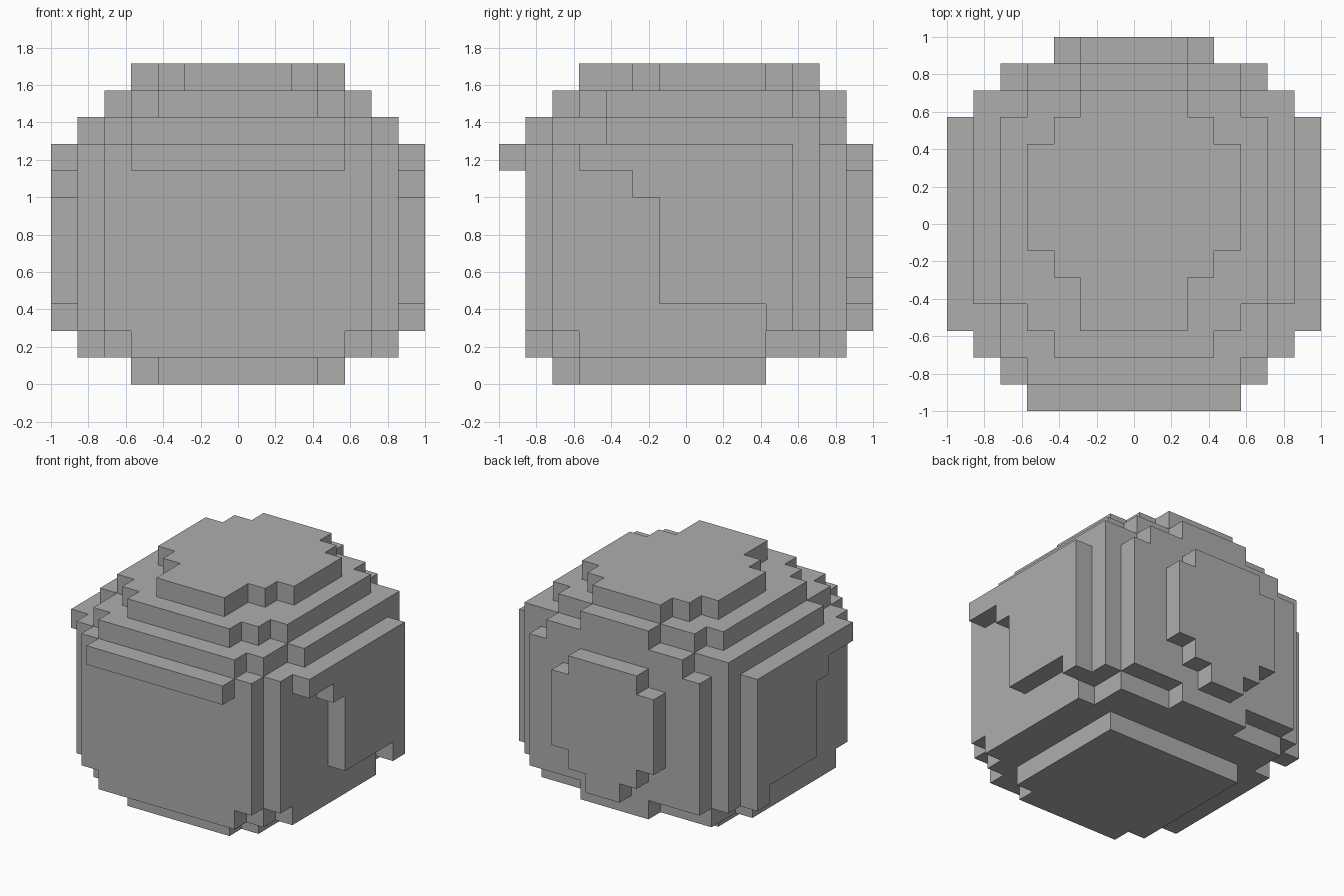
import bpy, bmesh, math
from mathutils import Vector

if "Cube" in bpy.data.objects:
    bpy.data.objects.remove(bpy.data.objects["Cube"])

U = 1 / 7  # edge length of one block

grey = bpy.data.materials.new("plain grey")
grey.diffuse_color = (0.42, 0.42, 0.42, 1)
grey.use_nodes = True
grey.node_tree.nodes["Principled BSDF"].inputs["Base Color"].default_value = grey.diffuse_color


def blocks(boxes):
    """Fill boxes (x0, x1, y0, y1, z0, z1) with unit blocks."""
    return {(x, y, z) for x0, x1, y0, y1, z0, z1 in boxes
            for x in range(x0, x1) for y in range(y0, y1) for z in range(z0, z1)}


def slab(z0, z1, *spans):
    """Symmetric layer: each span is (half width, y0, y1)."""
    return blocks([(-w, w, y0, y1, z0, z1) for w, y0, y1 in spans])


parts = {
    # flat base and the stepped rim above it
    "base": slab(0, 1, (3, -5, -4), (4, -4, 3)),
    "lower_rim": slab(1, 2, (4, -6, -5), (5, -5, -4), (6, -4, 3), (5, 3, 5), (2, 5, 6)),
    # main mass with notched corners
    "head": slab(2, 9, (5, -6, -5), (6, -5, 5), (5, 5, 6)),
    # stepped crown
    "crown_lower": slab(9, 10, (4, -6, -5), (5, -5, -3), (6, -3, 5), (4, 5, 6)),
    "crown_middle": slab(10, 11, (3, -5, -4), (4, -4, -3), (5, -3, 4), (4, 4, 5), (2, 5, 6)),
    "crown_top": slab(11, 12, (2, -4, -2), (3, -2, -1), (4, -1, 3), (3, 3, 4), (2, 4, 5)),
    # front fringe strip
    "fringe": slab(8, 9, (4, -7, -6)),
    # raised patch on the back, narrowing downwards
    "back_patch": slab(2, 3, (1, 6, 7)) | slab(3, 4, (2, 6, 7))
                  | slab(4, 8, (3, 6, 7)) | slab(8, 9, (2, 6, 7)),
}

# side panels, mirrored left and right
panel = blocks([(6, 7, -4, 4, 8, 9), (6, 7, -2, 4, 7, 8),
                (6, 7, -1, 4, 3, 7), (6, 7, 3, 4, 2, 3)])
parts["side_panel_right"] = panel
parts["side_panel_left"] = {(-x - 1, y, z) for x, y, z in panel}

solid = set().union(*parts.values())


def build(name, cells):
    """Skin only the exposed block sides, then merge flat areas."""
    bm = bmesh.new()
    for cell in cells:
        c = Vector(cell) + Vector((0.5, 0.5, 0.5))
        for axis in range(3):
            for sign in (-1, 1):
                near = list(cell)
                near[axis] += sign
                if tuple(near) in solid:
                    continue
                n, a, b = Vector(), Vector(), Vector()
                n[axis] = sign / 2
                a[(axis + 1) % 3] = 0.5
                b[(axis + 2) % 3] = sign / 2
                corners = (-a - b, a - b, a + b, b - a)
                bm.faces.new([bm.verts.new((c + n + k) * U) for k in corners])
    bmesh.ops.remove_doubles(bm, verts=bm.verts[:], dist=0.001)
    bmesh.ops.dissolve_limit(bm, angle_limit=math.radians(1),
                             verts=bm.verts[:], edges=bm.edges[:])
    mesh = bpy.data.meshes.new(name)
    bm.to_mesh(mesh)
    bm.free()
    mesh.materials.append(grey)
    bpy.context.collection.objects.link(bpy.data.objects.new(name, mesh))


for part_name, part_cells in parts.items():
    build(part_name, part_cells)
